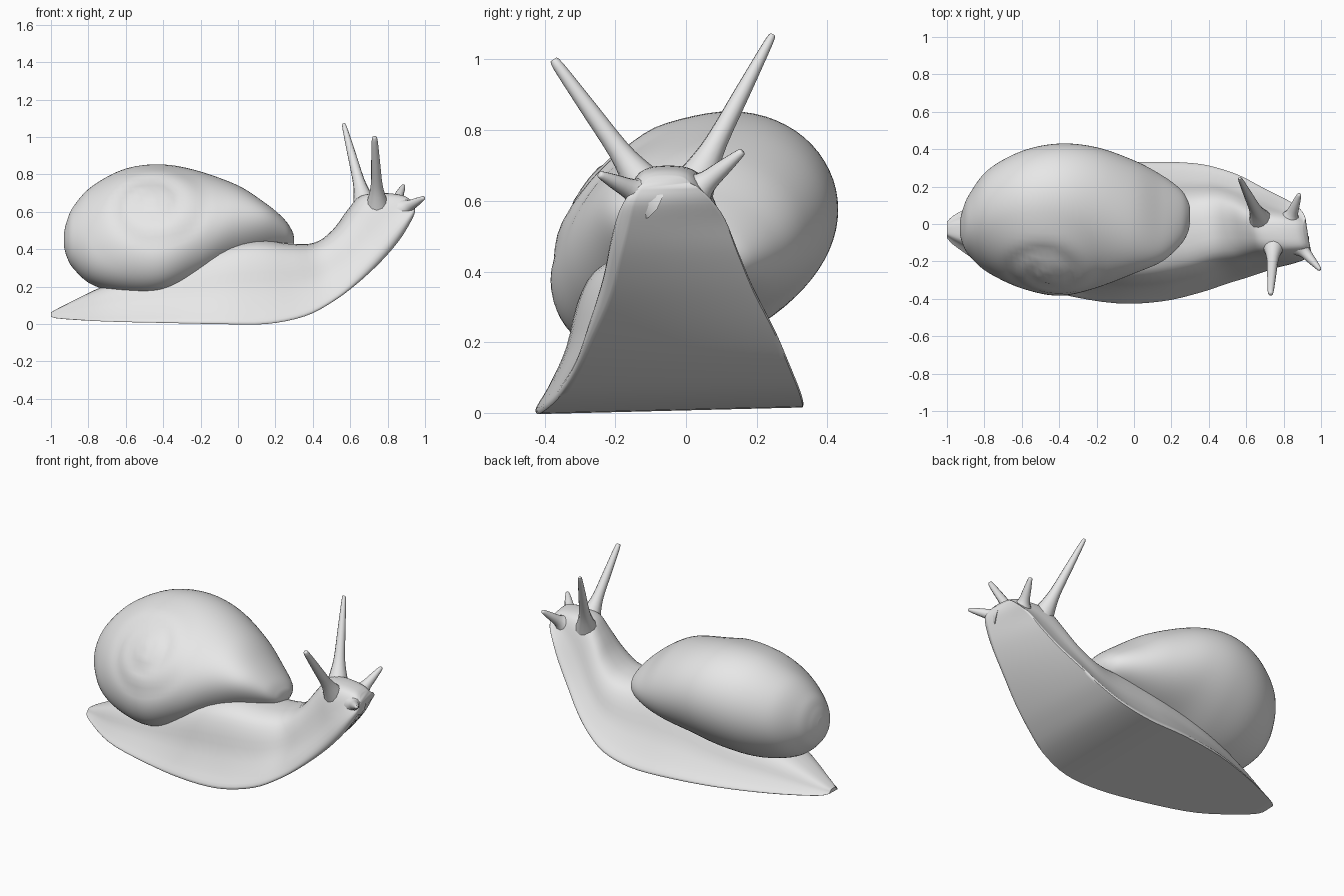
import bpy, bmesh, math
from mathutils import Vector

cube = bpy.data.objects.get("Cube")
if cube:
    bpy.data.objects.remove(cube)

grey = bpy.data.materials.new("soft_grey")
grey.use_nodes = True
grey.diffuse_color = (0.8, 0.8, 0.8, 1)
grey.node_tree.nodes["Principled BSDF"].inputs["Base Color"].default_value = (0.8, 0.8, 0.8, 1)


def smooth(rows, steps):
    """Catmull-Rom interpolation through rows of numbers."""
    out = []
    last = len(rows) - 1
    for i in range(last):
        a, b, c, d = (rows[min(max(k, 0), last)] for k in (i - 1, i, i + 1, i + 2))
        for s in range(steps):
            t = s / steps
            out.append([q + 0.5 * t * (r - p + t * (2*p - 5*q + 4*r - v + t * (3*(q - r) + v - p)))
                        for p, q, r, v in zip(a, b, c, d)])
    return out + [list(rows[-1])]


def loft(name, rings, angle):
    """Skin a list of closed rings and cap both ends."""
    bm = bmesh.new()
    loops = [[bm.verts.new(p) for p in ring] for ring in rings]
    n = len(loops[0])
    for a, b in zip(loops, loops[1:]):
        for i in range(n):
            j = (i + 1) % n
            bm.faces.new((a[i], a[j], b[j], b[i]))
    bm.faces.new(loops[0])
    bm.faces.new(loops[-1])
    bmesh.ops.recalc_face_normals(bm, faces=bm.faces)
    mesh = bpy.data.meshes.new(name)
    bm.to_mesh(mesh)
    bm.free()
    mesh.materials.append(grey)
    obj = bpy.data.objects.new(name, mesh)
    bpy.context.collection.objects.link(obj)
    bpy.ops.object.select_all(action="DESELECT")
    obj.select_set(True)
    bpy.context.view_layer.objects.active = obj
    bpy.ops.object.shade_smooth_by_angle(angle=math.radians(angle))


# Body: foot x, foot z, back x, back z, foot right y, foot left y, back shift in y, turn of the neck
stations = [
    (-1.0, .04, -1.0, .062, -.075, .01, 0, 0),
    (-.94, .03, -.93, .1, -.13, .06, 0, 0),
    (-.7, .02, -.7, .21, -.28, .17, 0, 0),
    (-.4, .015, -.4, .31, -.37, .27, 0, 0),
    (-.1, .01, -.1, .42, -.42, .32, -.03, 0),
    (.15, .01, .1, .45, -.41, .33, -.04, 0),
    (.35, .05, .28, .43, -.37, .32, -.03, .02),
    (.49, .125, .41, .435, -.33, .29, 0, .05),
    (.61, .22, .51, .505, -.3, .25, 0, .1),
    (.735, .34, .59, .61, -.26, .19, 0, .17),
    (.83, .45, .66, .685, -.235, .145, 0, .22),
    (.89, .54, .77, .7, -.21, .11, 0, .25),
    (.925, .6, .87, .69, -.18, .07, 0, .22),
    (.93, .64, .91, .67, -.14, .03, 0, .15),
]
# Half cross-section: share of width, share of height
half = smooth([(1, 0), (1, .04), (.89, .18), (.74, .42), (.63, .7), (.49, .89), (.27, .98), (0, 1)], 3)
half = [(0, 0), (.3, 0), (.6, 0), (.85, 0), (.95, 0)] + half
section = half + [(-w, h) for w, h in reversed(half[1:-1])]

rings = []
for xb, zb, xt, zt, y0, y1, shift, turn in smooth(stations, 4):
    mid, wide = (y0 + y1) / 2, (y1 - y0) / 2
    ring = []
    for w, h in section:
        # the right foot edge is bevelled along the neck
        if w < 0:
            w *= 1 - 1.2 * turn * max(0, 1 - h / .22) ** 2
        y = mid + wide * w + shift * h
        x = xb + (xt - xb) * h - turn * wide * w
        ring.append(Vector((x, y, zb + (zt - zb) * h + .025 * y * (1 - h))))
    rings.append(ring)
loft("body", rings, 50)

# Shell: x, right y, left y, bottom z, top z, sideways slant
stations = [
    (-.93, -.06, .02, .41, .49, .1),
    (-.915, -.11, .08, .36, .55, .15),
    (-.88, -.17, .16, .3, .625, .2),
    (-.78, -.26, .29, .22, .73, .24),
    (-.6, -.34, .39, .175, .82, .25),
    (-.4, -.38, .43, .18, .84, .25),
    (-.2, -.34, .41, .235, .81, .15),
    (0, -.265, .34, .29, .74, -.05),
    (.15, -.2, .26, .34, .635, -.2),
    (.25, -.11, .185, .375, .55, -.22),
    (.29, -.04, .12, .41, .495, -.12),
    (.3, .02, .08, .435, .46, 0),
]
apex = Vector((-.46, -.24, .63))
axis = Vector((0, -.8, .6))
up = Vector((0, .6, .8))


def coil(p):
    """Raise the shell into shallow whorls winding round the apex."""
    d = p - apex
    u, v = d.x, d.dot(up)
    r = math.hypot(u, v)
    if d.dot(axis) < -.3 or r > .36:
        return p
    turn = (math.log(r / .3 + .02) / math.log(2.2) - math.atan2(v, u) / math.tau) % 1
    fade = min(1, (.36 - r) / .12) * min(1, r / .05)
    return p + axis * (.012 * fade * math.sin(math.pi * turn) + .015 * math.exp(-(r / .07) ** 2))


rings = []
sides = 72
for x, y0, y1, z0, z1, slant in smooth(stations, 7):
    ring = []
    wide = (y1 - y0) / 2
    for k in range(sides):
        a = math.tau * k / sides
        q = math.cos(a)
        z = (z0 + z1) / 2 + (z1 - z0) / 2 * math.sin(a) + slant * wide * (q - .35 * q * q)
        ring.append(coil(Vector((x, (y0 + y1) / 2 + wide * q, z))))
    rings.append(ring)
loft("shell", rings, 60)


def feeler(name, base, tip, thick, end):
    """Tapered stalk with a flared root and a rounded tip."""
    base, tip = Vector(base), Vector(tip)
    turn = (tip - base).to_track_quat("Z", "Y")
    rings = []
    for t, r in smooth([(-.15, thick * 2), (.05, thick * 1.3), (.25, thick * .85),
                        (.6, (thick + end) * .45), (.94, end), (1, end * .6)], 3):
        rings.append([base.lerp(tip, t) + turn @ Vector((r * math.cos(k * math.tau / 12),
                      r * math.sin(k * math.tau / 12), 0)) for k in range(12)])
    loft(name, rings, 60)


# Eye stalks and mouth feelers
feeler("left_eye_stalk", (.67, .035, .67), (.565, .245, 1.07), .037, .013)
feeler("right_eye_stalk", (.745, -.13, .66), (.73, -.375, 1.0), .037, .016)
feeler("left_feeler", (.835, .03, .63), (.885, .16, .74), .037, .013)
feeler("right_feeler", (.895, -.13, .62), (.995, -.245, .675), .036, .012)
